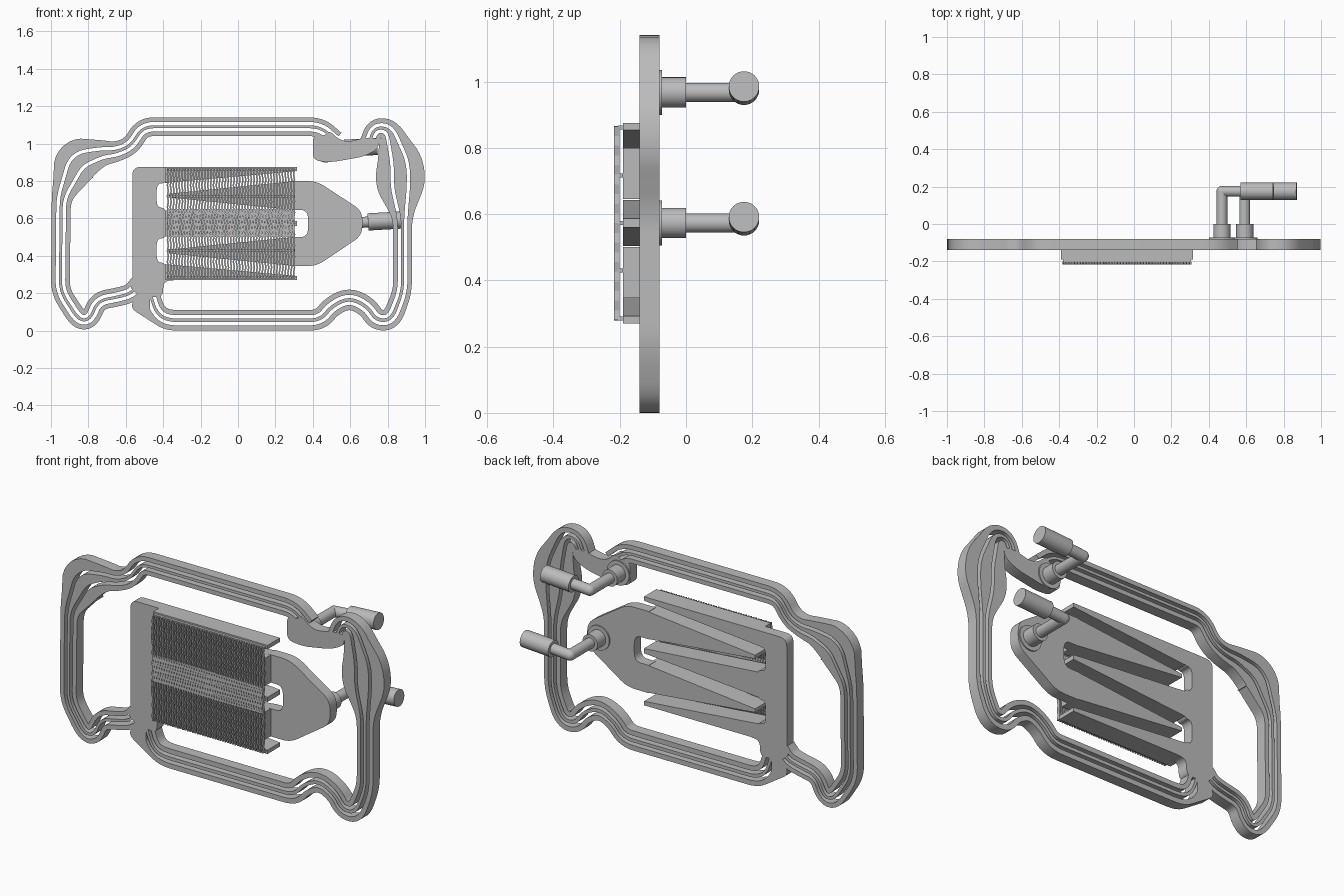
import bpy, bmesh, math
from mathutils import Vector

cube = bpy.data.objects.get("Cube")
if cube:
    bpy.data.objects.remove(cube, do_unlink=True)

BACK, FRONT, FACE = -.08, -.14, -.19   # plate back, plate front, manifold front
SLOT = .009                            # half width of the slots between strips

metal = bpy.data.materials.new("plain_grey")
metal.use_nodes = True
metal.diffuse_color = (.5, .5, .5, 1)
metal.node_tree.nodes["Principled BSDF"].inputs["Base Color"].default_value = metal.diffuse_color


def finish(name, bm, smooth=True):
    """Turn a bmesh into a named, coloured object."""
    bmesh.ops.recalc_face_normals(bm, faces=bm.faces[:])
    mesh = bpy.data.meshes.new(name)
    bm.to_mesh(mesh)
    bm.free()
    obj = bpy.data.objects.new(name, mesh)
    bpy.context.collection.objects.link(obj)
    mesh.materials.append(metal)
    if smooth:
        bpy.ops.object.select_all(action='DESELECT')
        obj.select_set(True)
        bpy.context.view_layer.objects.active = obj
        bpy.ops.object.shade_smooth_by_angle(angle=math.radians(30))
    return obj


def fillet(points, radius, closed, steps=6):
    """Round every corner of a path with a small quadratic arc."""
    pts = [Vector(p) for p in points]
    out = []
    for i, p in enumerate(pts):
        if not closed and i in (0, len(pts) - 1):
            out.append(p)
            continue
        prev, nxt = pts[i - 1], pts[(i + 1) % len(pts)]
        a = p.lerp(prev, min(.48, radius / (prev - p).length))
        b = p.lerp(nxt, min(.48, radius / (nxt - p).length))
        for k in range(steps + 1):
            t = k / steps
            out.append(a.lerp(p, t).lerp(p.lerp(b, t), t))
    return out


def thicken(bm, faces, y0, y1):
    geo = bmesh.ops.extrude_face_region(bm, geom=faces)["geom"]
    verts = [v for v in geo if isinstance(v, bmesh.types.BMVert)]
    bmesh.ops.translate(bm, verts=verts, vec=(0, y1 - y0, 0))


def prism(name, points, y0, y1, radius=0):
    """Extrude a front-view outline through the depth."""
    bm = bmesh.new()
    outline = fillet(points, radius, True) if radius else points
    face = bm.faces.new([bm.verts.new((p[0], y0, p[1])) for p in outline])
    thicken(bm, [face], y0, y1)
    return finish(name, bm)


def add_band(bm, path, low, high, y0, y1):
    """Add a strip along a path; low and high give its two side offsets."""
    rows = []
    for i, p in enumerate(path):
        d = (path[min(i + 1, len(path) - 1)] - path[max(i - 1, 0)]).xy.normalized()
        n = Vector((-d.y, d.x))
        rows.append([bm.verts.new((p.x + n.x * s, y0, p.y + n.y * s))
                     for s in (low(p.z), high(p.z))])
    faces = [bm.faces.new((a[0], b[0], b[1], a[1])) for a, b in zip(rows, rows[1:])]
    thicken(bm, faces, y0, y1)


def box(name, x0, x1, y0, y1, z0, z1):
    return prism(name, [(x0, z0), (x1, z0), (x1, z1), (x0, z1)], y0, y1)


def cylinder(name, start, end, radius, sides=32):
    start, end = Vector(start), Vector(end)
    bm = bmesh.new()
    bmesh.ops.create_cone(bm, cap_ends=True, segments=sides, radius1=radius,
                          radius2=radius, depth=(end - start).length)
    turn = (end - start).to_track_quat('Z', 'Y').to_matrix().to_4x4()
    turn.translation = (start + end) / 2
    bm.transform(turn)
    return finish(name, bm)


# Loop channels: each point is x, z and half width
upper_loop = [(.52, 1.02, .05), (.44, 1.09, .05), (-.51, 1.09, .05), (-.57, .99, .05),
              (-.65, .955, .053), (-.73, .95, .07), (-.86, .91, .13), (-.945, .71, .051),
              (-.95, .21, .05), (-.85, .055, .052), (-.79, .06, .05), (-.75, .16, .05),
              (-.64, .18, .05), (-.57, .2, .05), (-.53, .25, .05)]
lower_loop = [(-.47, .2, .05), (-.44, .1, .05), (-.38, .055, .055), (.44, .055, .055),
              (.5, .13, .055), (.595, .175, .055), (.69, .13, .055), (.74, .055, .055),
              (.82, .057, .055), (.88, .21, .05), (.88, .6, .05), (.868, .77, .132),
              (.868, .89, .128), (.81, 1.08, .055), (.73, 1.085, .05), (.7, 1, .05)]
strips = {"outer": (lambda w: -w, lambda w: -w / 3 - SLOT),
          "middle": (lambda w: SLOT - w / 3, lambda w: w / 3 - SLOT),
          "inner": (lambda w: w / 3 + SLOT, lambda w: w)}
for loop_name, points in (("upper", upper_loop), ("lower", lower_loop)):
    path = fillet(points, .06, False)
    for strip_name, (low, high) in strips.items():
        bm = bmesh.new()
        add_band(bm, path, low, high, FRONT, BACK)
        finish(f"{loop_name}_loop_{strip_name}_strip", bm)

# Port pad joining both loops
prism("upper_port_pad", [(.4, 1.045), (.4, .91), (.5, .9), (.67, .93), (.75, .97), (.755, 1.03),
                         (.67, 1.03), (.6, 1.01), (.54, 1.02), (.49, 1.07), (.46, 1.04)],
      FRONT, BACK, .04)

# Inlet column with round notches, and the leg that joins the loops
prism("inlet_column", [(-.565, .2), (-.565, .875), (-.384, .875), (-.384, .787), (-.435, .787),
                       (-.435, .657), (-.384, .657), (-.384, .493), (-.435, .493),
                       (-.435, .363), (-.384, .363), (-.384, .27), (-.33, .27),
                       (-.4, .265), (-.4, .18), (-.46, .18)], FRONT, BACK, .045)
prism("column_top_corner", [(-.45, .8), (-.45, .875), (-.38, .875), (-.38, .79)], FRONT, BACK)
prism("loop_junction", [(-.58, .23), (-.53, .3), (-.41, .28), (-.4, .19), (-.47, .18),
                        (-.47, .1), (-.42, .02), (-.56, .11), (-.57, .14), (-.53, .2)],
      FRONT, BACK, .02)

# Outlet funnel with a round notch
prism("outlet_funnel", [(.29, .8), (.42, .8), (.665, .64), (.665, .51), (.42, .345), (.29, .345),
                        (.29, .5), (.375, .5), (.375, .645), (.29, .645)], FRONT, BACK, .05)
for name, z0, z1 in (("lower", .345, .5), ("upper", .645, .8)):
    box(f"funnel_{name}_root", .285, .34, FRONT, BACK, z0, z1)

# Interleaved tapering fingers
ROOT, TIP = -.39, .315
for name, r0, r1, t0, t1 in (("top", .79, .875, .853, .875), ("centre", .503, .643, .56, .586),
                             ("bottom", .27, .355, .27, .292)):
    prism(f"inlet_finger_{name}", [(ROOT, r0), (TIP, t0), (TIP, t1), (ROOT, r1)], FACE, BACK)
for name, middle in (("upper", .722), ("lower", .423)):
    prism(f"outlet_finger_{name}", [(-.37, middle - .01), (.3, middle - .077),
                                    (.3, middle + .077), (-.37, middle + .01)], FACE, BACK)

# Cross ribs carrying the fin sheet
for i in range(5):
    z = .285 + i * .144
    box(f"cross_rib_{i + 1}", -.38, .305, -.205, FACE, z - .006, z + .006)

# Wavy cooling fins, closer together around the centre
LOW, HIGH, COUNT = .28, .865, 44
pitch = .675 / COUNT


def add_fin(bm, x, z0, z1, waves):
    points = [Vector((x + .0025 * (-1) ** k, z0 + (z1 - z0) * k / waves, 0))
              for k in range(waves + 1)]
    add_band(bm, points, lambda w: -.004, lambda w: .004, -.217, -.2)


fins = bmesh.new()
for i in range(COUNT + 1):
    add_fin(fins, -.375 + i * pitch, LOW, HIGH, 20)
    if i < COUNT:
        add_fin(fins, -.375 + (i + .5) * pitch, .5, .65, 5)
finish("cooling_fins", fins, smooth=False)

# Hose ports: flange, collar, elbow pipe and sleeve
for name, x, z, sleeve_x in (("upper", .47, .967, .57), ("lower", .592, .573, .695)):
    bend = Vector((x, .175, z))
    joint = Vector((sleeve_x, .175, z + .008))
    cylinder(f"{name}_port_flange", (x, BACK, z), (x, -.073, z), .068)
    cylinder(f"{name}_port_collar", (x, BACK, z), (x, 0, z), .046)
    cylinder(f"{name}_port_stem", (x, 0, z), bend, .029)
    cylinder(f"{name}_port_arm", bend, joint, .029)
    cylinder(f"{name}_port_sleeve", joint, joint + Vector((.175, 0, .01)), .046)
    elbow = bmesh.new()
    bmesh.ops.create_uvsphere(elbow, u_segments=24, v_segments=12, radius=.029)
    bmesh.ops.translate(elbow, verts=elbow.verts[:], vec=bend)
    finish(f"{name}_port_elbow", elbow)
